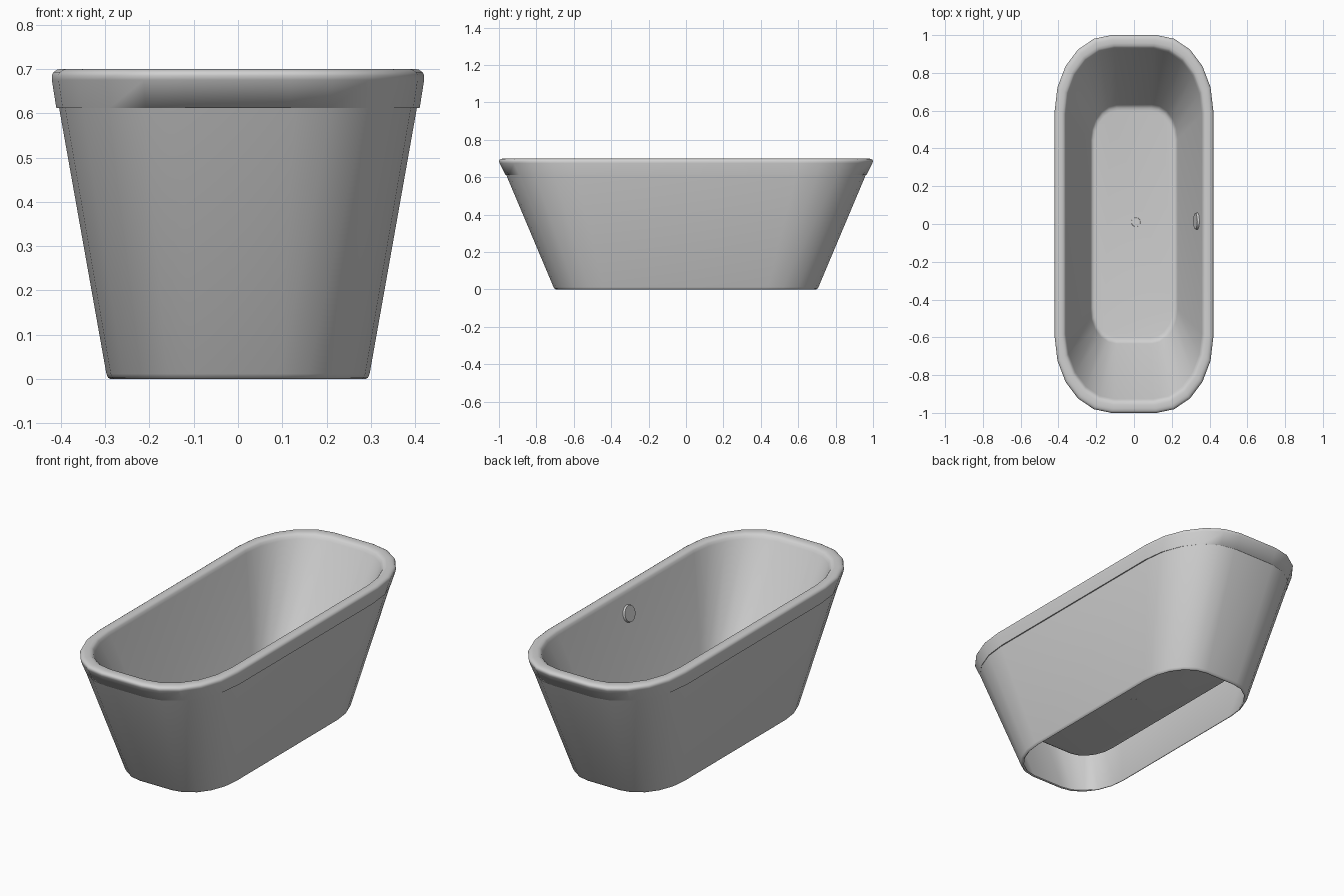
import bpy
import bmesh
from math import cos, sin, pi, atan2, radians

cube = bpy.data.objects.get("Cube")
if cube:
    bpy.data.objects.remove(cube, do_unlink=True)

enamel = bpy.data.materials.new("light grey enamel")
enamel.use_nodes = True
grey = (0.63, 0.63, 0.63, 1)
enamel.diffuse_color = grey
enamel.node_tree.nodes["Principled BSDF"].inputs["Base Color"].default_value = grey

STEPS = 5  # facets per rounded corner


def ring(bm, hx, hy, rx, ry, z):
    """Rounded rectangle with elliptical corners, counter-clockwise."""
    verts = []
    for q, (sx, sy) in enumerate([(1, 1), (-1, 1), (-1, -1), (1, -1)]):
        for i in range(STEPS + 1):
            a = (q + i / STEPS) * pi / 2
            verts.append(bm.verts.new((sx * (hx - rx) + rx * cos(a),
                                       sy * (hy - ry) + ry * sin(a), z)))
    return verts


def finish(name, bm, angle):
    mesh = bpy.data.meshes.new(name)
    bm.to_mesh(mesh)
    bm.free()
    mesh.materials.append(enamel)
    ob = bpy.data.objects.new(name, mesh)
    bpy.context.collection.objects.link(ob)
    bpy.ops.object.select_all(action='DESELECT')
    ob.select_set(True)
    bpy.context.view_layer.objects.active = ob
    bpy.ops.object.shade_smooth_by_angle(angle=radians(angle))
    return ob


def loft(name, sections, cap=False):
    bm = bmesh.new()
    rings = [ring(bm, *s) for s in sections]
    n = len(rings[0])
    for a, b in zip(rings, rings[1:]):
        for i in range(n):
            j = (i + 1) % n
            bm.faces.new((a[i], a[j], b[j], b[i]))
    if cap:
        bm.faces.new(rings[-1])
    return finish(name, bm, 65)


# Outer skirt: hollow, open underneath, with a rounded foot edge
loft("outer_skirt", [
    (0.392, 0.955, 0.275, 0.37, 0.64),
    (0.283, 0.690, 0.190, 0.26, 0.004),
    (0.287, 0.695, 0.193, 0.263, 0.0),
    (0.293, 0.702, 0.198, 0.268, 0.003),
    (0.297, 0.708, 0.200, 0.270, 0.012),
    (0.404, 0.962, 0.277, 0.373, 0.614),
])

# Rim band, rolled lip and basin in one continuous surface
loft("rim_and_basin", [
    (0.400, 0.957, 0.284, 0.380, 0.612),
    (0.410, 0.965, 0.292, 0.390, 0.612),
    (0.420, 0.996, 0.300, 0.400, 0.675),
    (0.420, 1.000, 0.300, 0.400, 0.685),
    (0.416, 0.997, 0.298, 0.398, 0.693),
    (0.408, 0.989, 0.292, 0.392, 0.698),
    (0.398, 0.977, 0.285, 0.385, 0.700),
    (0.382, 0.957, 0.275, 0.370, 0.700),
    (0.371, 0.943, 0.265, 0.358, 0.697),
    (0.364, 0.934, 0.260, 0.350, 0.690),
    (0.359, 0.926, 0.256, 0.345, 0.676),
    (0.231, 0.633, 0.137, 0.185, 0.186),
    (0.226, 0.625, 0.133, 0.179, 0.176),
    (0.219, 0.614, 0.128, 0.172, 0.170),
    (0.208, 0.600, 0.120, 0.162, 0.168),
], cap=True)


def disc(name, radius, depth, location, tilt=0):
    bm = bmesh.new()
    bmesh.ops.create_cone(bm, cap_ends=True, segments=24, radius1=radius,
                          radius2=radius * 0.94, depth=depth)
    ob = finish(name, bm, 30)
    ob.location = location
    ob.rotation_euler.y = tilt
    return ob


# Overflow cover lying on the sloping left wall, and a flush floor drain
wall_tilt = atan2(0.128, 0.49) - pi / 2
disc("overflow_cover", 0.045, 0.012, (0.330, 0.015, 0.585), wall_tilt)
disc("floor_drain", 0.025, 0.002, (0.01, 0.01, 0.168))
